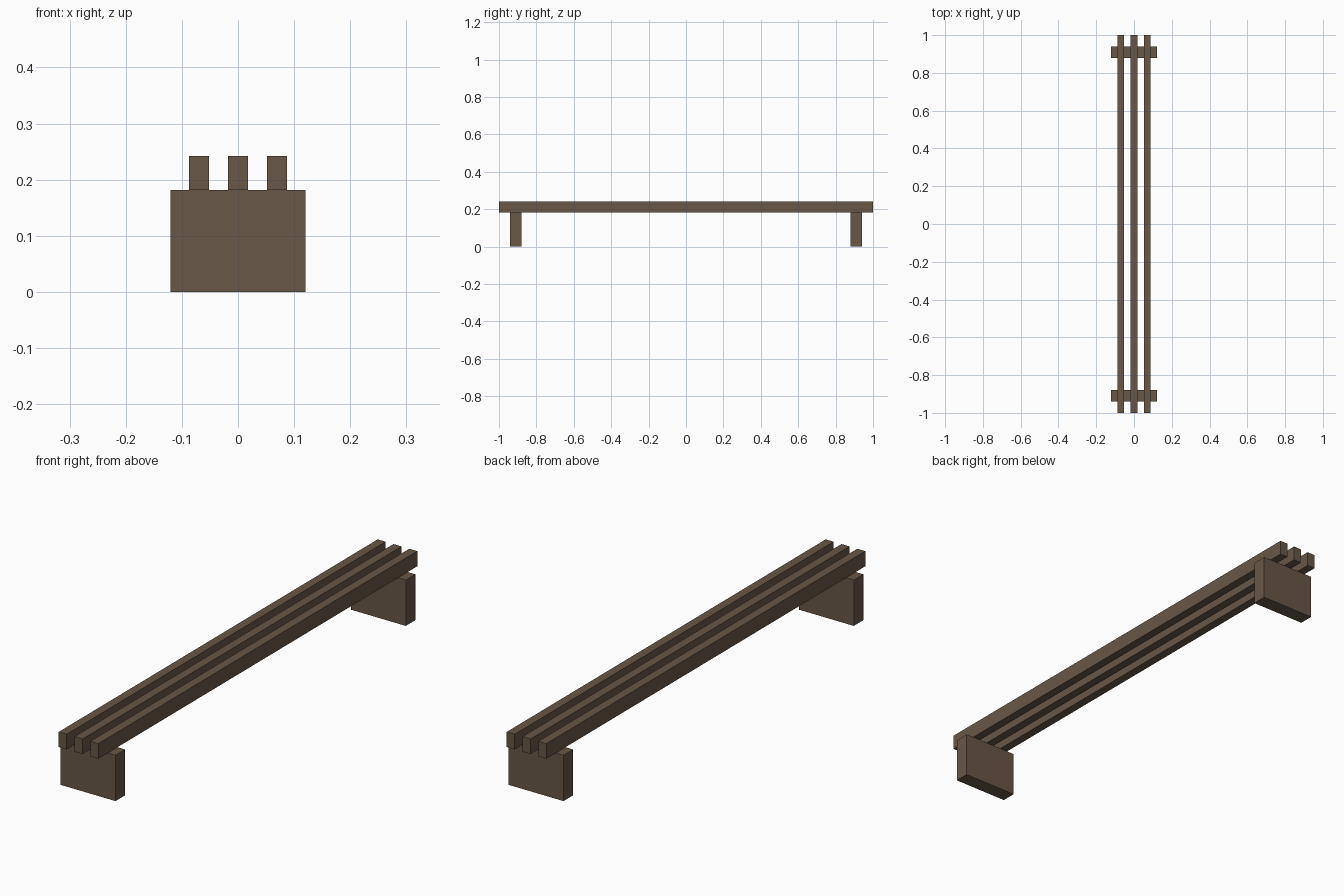
import bpy

if "Cube" in bpy.data.objects:
    bpy.data.objects.remove(bpy.data.objects["Cube"])

# Single brown wood colour
wood = bpy.data.materials.new("brown_wood")
wood.diffuse_color = (0.14, 0.095, 0.063, 1.0)
wood.use_nodes = True
wood.node_tree.nodes["Principled BSDF"].inputs["Base Color"].default_value = wood.diffuse_color


def box(name, center, size):
    bpy.ops.mesh.primitive_cube_add(size=1, location=center)
    obj = bpy.context.object
    obj.name = name
    obj.scale = size
    bpy.ops.object.transform_apply(location=False, rotation=False, scale=True)
    obj.data.materials.append(wood)
    return obj


LEG_H, SLAT_H = 0.182, 0.06

# Solid block legs near each end
for label, side in (("front", -1), ("back", 1)):
    box(f"{label}_leg", (0, side * 0.91, LEG_H / 2), (0.241, 0.06, LEG_H))

# Three long seat slats resting on the legs
for label, i in (("left", -1), ("middle", 0), ("right", 1)):
    box(f"{label}_seat_slat", (i * 0.0695, 0, LEG_H + SLAT_H / 2), (0.035, 2.0, SLAT_H))
